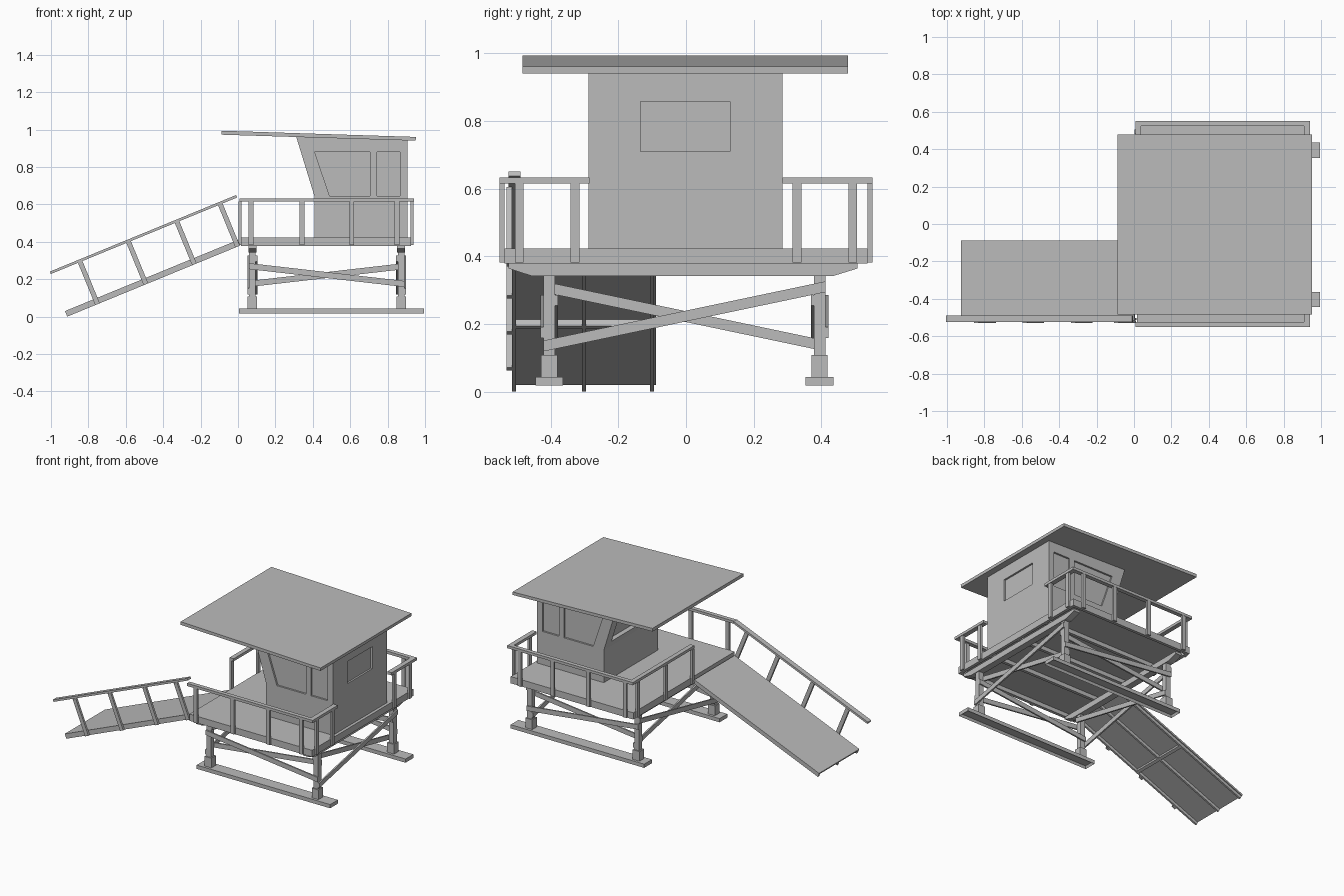
import bpy
import bmesh
from math import atan2, cos, sin
from mathutils import Vector

cube = bpy.data.objects.get("Cube")
if cube:
    bpy.data.objects.remove(cube, do_unlink=True)

GREY = (0.5, 0.5, 0.5, 1)
mat = bpy.data.materials.new("plain_grey")
mat.use_nodes = True
mat.diffuse_color = GREY
mat.node_tree.nodes["Principled BSDF"].inputs["Base Color"].default_value = GREY


def prism(name, pts, a, b, axis="y"):
    """Extrude a profile (xz for axis y, yz for axis x) from a to b."""
    def place(p, t):
        return (p[0], t, p[1]) if axis == "y" else (t, p[0], p[1])
    bm = bmesh.new()
    lo = [bm.verts.new(place(p, a)) for p in pts]
    hi = [bm.verts.new(place(p, b)) for p in pts]
    bm.faces.new(lo)
    bm.faces.new(hi)
    n = len(pts)
    for i in range(n):
        j = (i + 1) % n
        bm.faces.new((lo[i], lo[j], hi[j], hi[i]))
    bmesh.ops.recalc_face_normals(bm, faces=bm.faces)
    me = bpy.data.meshes.new(name)
    bm.to_mesh(me)
    bm.free()
    me.materials.append(mat)
    ob = bpy.data.objects.new(name, me)
    bpy.context.collection.objects.link(ob)
    return ob


def rect(p0, p1, q0, q1):
    return [(p0, q0), (p1, q0), (p1, q1), (p0, q1)]


def box(name, x, y, z):
    return prism(name, rect(*x, *z), *y)


def slanted(p0, q0, p1, q1, h):
    """Profile of a brace with vertically cut ends."""
    return [(p0, q0 - h), (p1, q1 - h), (p1, q1 + h), (p0, q0 + h)]


def hollow(ob, depth, rim):
    """Sink the underside inside a rim."""
    bm = bmesh.new()
    bm.from_mesh(ob.data)
    under = [f for f in bm.faces if f.normal.z < -0.9]
    bmesh.ops.inset_region(bm, faces=under, thickness=rim, depth=0)
    bmesh.ops.translate(bm, verts=under[0].verts, vec=(0, 0, depth))
    bm.to_mesh(ob.data)
    bm.free()


# Skids, feet, legs
LEG_X, LEG_Y = (0.077, 0.872), (-0.404, 0.395)
for y in LEG_Y:
    skid = box("skid", (0.005, 0.995), (y - 0.041, y + 0.041), (0.018, 0.043))
    hollow(skid, 0.015, 0.012)
    for x in LEG_X:
        box("foot", (x - 0.025, x + 0.025), (y - 0.024, y + 0.024), (0.043, 0.108))
        box("leg", (x - 0.017, x + 0.017), (y - 0.017, y + 0.017), (0.108, 0.345))

# Cross braces on the four sides, one bar each side of the legs
for y, out in zip(LEG_Y, (-1, 1)):
    for side, (z0, z1) in zip((out, -out), ((0.27, 0.175), (0.175, 0.27))):
        c = y + side * 0.021
        prism("long_brace", slanted(0.06, z0, 0.889, z1, 0.016), c - 0.005, c + 0.005)
for x, out in zip(LEG_X, (-1, 1)):
    for side, (z0, z1) in zip((out, -out), ((0.135, 0.31), (0.31, 0.135))):
        c = x + side * 0.021
        prism("cross_brace", slanted(-0.421, z0, 0.412, z1, 0.016),
              c - 0.005, c + 0.005, "x")

# Main beams with chamfered ends
beam = [(-0.525, 0.38), (-0.525, 0.364), (-0.457, 0.342),
        (0.436, 0.342), (0.507, 0.364), (0.507, 0.38)]
for x in LEG_X:
    prism("main_beam", beam, x - 0.022, x + 0.022, "x")

# Deck with rim and joists
box("deck", (0.015, 0.925), (-0.537, 0.537), (0.405, 0.423))
for y in (-0.527, -0.26, 0, 0.26, 0.527):
    box("deck_joist", (0.02, 0.92), (y - 0.01, y + 0.01), (0.378, 0.405))
for x in (0.025, 0.915):
    box("deck_rim", (x - 0.01, x + 0.01), (-0.537, 0.537), (0.378, 0.405))

# Railings: long sides, then the two ends
RAIL_Z, POST_Z = (0.615, 0.633), (0.382, 0.615)
for s in (-1, 1):
    box("side_rail", (0.008, 0.94), sorted((s * 0.524, s * 0.552)), RAIL_Z)
    for x in (0.07, 0.343, 0.608, 0.85):
        box("side_post", (x - 0.013, x + 0.013), sorted((s * 0.536, s * 0.551)), POST_Z)
    box("end_rail", (0.908, 0.94), sorted((s * 0.285, s * 0.552)), RAIL_Z)
    for y in (0.328, 0.493):
        box("end_post", (0.922, 0.937), (s * y - 0.013, s * y + 0.013), POST_Z)
box("entry_rail", (0.008, 0.038), (-0.1, 0.552), RAIL_Z)
for y in (0.493, 0.2, -0.085):
    box("entry_post", (0.004, 0.019), (y - 0.013, y + 0.013), POST_Z)

# Ramp, in a frame running up the slope
foot = Vector((-0.925, 0.03))
ang = atan2(0.38, 0.925)
along, up = Vector((cos(ang), sin(ang))), Vector((-sin(ang), cos(ang)))


def sloped(name, s, h, y):
    pts = [foot + along * p + up * q for p, q in rect(*s, *h)]
    return prism(name, pts, *y)


sloped("ramp_board", (0, 1), (-0.012, 0), (-0.515, -0.088))
for y in (-0.508, -0.302, -0.1):
    sloped("ramp_stringer", (0, 1), (-0.032, -0.012), (y - 0.006, y + 0.006))
sloped("ramp_crossbar", (0.49, 0.51), (-0.032, -0.012), (-0.503, -0.105))
for s in (0.175, 0.455, 0.735, 0.985):
    sloped("ramp_post", (s - 0.013, s + 0.013), (-0.032, 0.212), (-0.53, -0.515))
sloped("ramp_handrail", (0.005, 1.082), (0.212, 0.226), (-0.525, -0.49))

# Hut with recessed windows
hut = prism("hut", [(0.41, 0.42), (0.905, 0.42), (0.905, 0.945),
                    (0.308, 0.972), (0.41, 0.64)], -0.288, 0.285)
large = [(0.41, 0.88), (0.705, 0.88), (0.705, 0.645), (0.49, 0.645)]
small = rect(0.743, 0.865, 0.645, 0.88)
cutters = [prism("cutter", rect(-0.135, 0.13, 0.71, 0.858), 0.893, 0.95, "x")]
for shape in (large, small):
    cutters += [prism("cutter", shape, -0.34, -0.276),
                prism("cutter", shape, 0.273, 0.34)]
low, high = Vector((0.398, 0.68)), Vector((0.329, 0.905))
outward = Vector((-0.95, -0.3))
slot = [low - outward * 0.025, low + outward * 0.05,
        high + outward * 0.05, high - outward * 0.025]
cutters.append(prism("cutter", slot, -0.22, 0.22))
bpy.context.view_layer.objects.active = hut
for cutter in cutters:
    cutter.hide_render = True
    mod = hut.modifiers.new("window", "BOOLEAN")
    mod.operation = "DIFFERENCE"
    mod.solver = "EXACT"
    mod.object = cutter
    bpy.ops.object.modifier_apply(modifier=mod.name)
    bpy.data.objects.remove(cutter, do_unlink=True)

# Roof
prism("roof", [(-0.088, 0.973), (0.95, 0.941), (0.951, 0.961), (-0.087, 0.994)],
      -0.483, 0.479)
